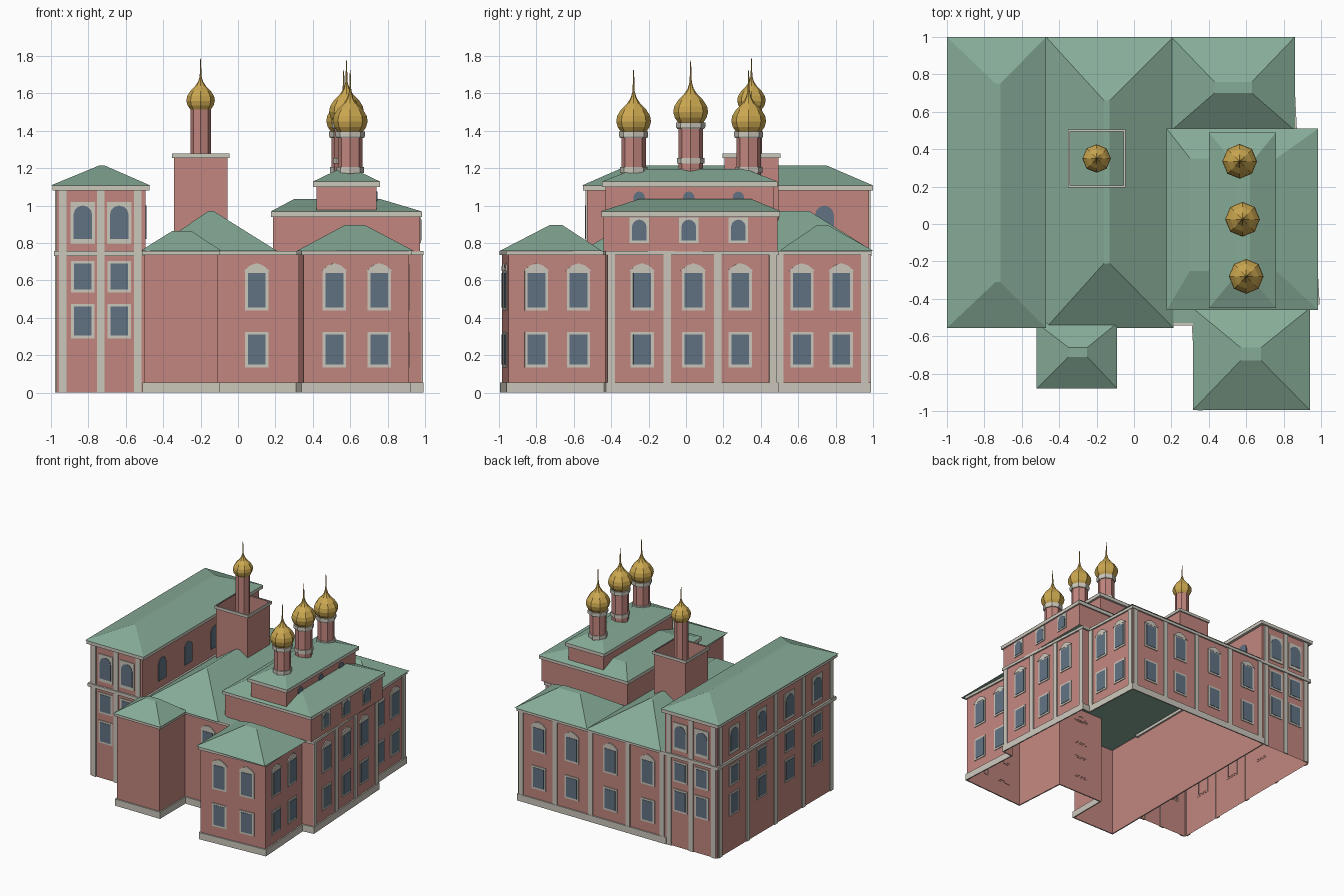
import bpy, bmesh, math
from mathutils import Vector

cube = bpy.data.objects.get("Cube")
if cube:
    bpy.data.objects.remove(cube, do_unlink=True)


def material(name, rgb):
    m = bpy.data.materials.new(name)
    m.use_nodes = True
    m.diffuse_color = (*rgb, 1)
    m.node_tree.nodes["Principled BSDF"].inputs["Base Color"].default_value = (*rgb, 1)
    return m


PINK = material("pink plaster", (0.54, 0.24, 0.21))
CREAM = material("cream trim", (0.60, 0.57, 0.50))
GREEN = material("green roof", (0.24, 0.41, 0.31))
GOLD = material("gold", (0.60, 0.39, 0.08))
GLASS = material("blue glass", (0.12, 0.17, 0.23))


def finish(name, bm, mat):
    bmesh.ops.recalc_face_normals(bm, faces=bm.faces)
    mesh = bpy.data.meshes.new(name)
    bm.to_mesh(mesh)
    bm.free()
    mesh.materials.append(mat)
    bpy.context.collection.objects.link(bpy.data.objects.new(name, mesh))


def rect(x0, x1, y0, y1):
    return [(x0, y0), (x1, y0), (x1, y1), (x0, y1)]


def ring(bm, pts, z):
    return [bm.verts.new((x, y, z)) for x, y in pts]


def bridge(bm, a, b):
    for i in range(len(a)):
        j = (i + 1) % len(a)
        bm.faces.new((a[i], a[j], b[j], b[i]))


def walls(name, pts, z0, z1):
    """Open shell of upright walls."""
    bm = bmesh.new()
    bridge(bm, ring(bm, pts, z0), ring(bm, pts, z1))
    finish(name, bm, PINK)


def offset(pts, d):
    out = []
    for i, p in enumerate(pts):
        p = Vector(p)
        u = (p - Vector(pts[i - 1])).normalized()
        v = (Vector(pts[(i + 1) % len(pts)]) - p).normalized()
        n, m = Vector((u.y, -u.x)), Vector((v.y, -v.x))
        out.append(tuple(p + (n + m) * d / (1 + n.dot(m))))
    return out


def band(name, pts, d, z0, z1):
    """Projecting course that runs around the walls."""
    bm = bmesh.new()
    out = offset(pts, d)
    loops = [ring(bm, pts, z0), ring(bm, out, z0), ring(bm, out, z1), ring(bm, pts, z1)]
    for a, b in zip(loops, loops[1:]):
        bridge(bm, a, b)
    finish(name, bm, CREAM)


def hip_roof(name, base, top, z0, z1):
    bm = bmesh.new()
    a, b = ring(bm, rect(*base), z0), ring(bm, rect(*top), z1)
    bridge(bm, a, b)
    bm.faces.new(a)
    bm.faces.new(b)
    finish(name, bm, GREEN)


def lathe(name, x, y, profile, mat, sides=8):
    bm = bmesh.new()
    loops = []
    for r, z in profile:
        pts = [(x + r * math.cos(math.tau * i / sides), y + r * math.sin(math.tau * i / sides))
               for i in range(sides)]
        loops.append(ring(bm, pts, z))
    for a, b in zip(loops, loops[1:]):
        bridge(bm, a, b)
    bm.faces.new(loops[0])
    bm.faces.new(loops[-1])
    finish(name, bm, mat)


# Plates fixed to walls gather in three shared meshes
frames, glass, pilasters = bmesh.new(), bmesh.new(), bmesh.new()


def plate(bm, wall, c, outline, depth):
    """Extrude a (sideways, height) outline from a wall, centred at x or y = c."""
    a, b = Vector(wall[0]), Vector(wall[1])
    d = b - a
    k = 0 if abs(d.x) > abs(d.y) else 1
    mid = a + d * ((c - a[k]) / d[k])
    u = d.normalized()
    n = Vector((u.y, -u.x))
    loops = []
    for e in (-0.002, depth):
        pts = [(mid + u * s + n * e, z) for s, z in outline]
        loops.append([bm.verts.new((p.x, p.y, z)) for p, z in pts])
    bridge(bm, *loops)
    bm.faces.new(loops[1])


def box(w, z0, z1):
    return [(-w / 2, z0), (w / 2, z0), (w / 2, z1), (-w / 2, z1)]


def arch(w, z0, z1):
    r = w / 2
    return [(-r, z0), (r, z0)] + [(r * math.cos(t * math.pi / 6), z1 - r + r * math.sin(t * math.pi / 6))
                                  for t in range(7)]


def square_window(wall, c, z0, z1, w=0.095):
    plate(frames, wall, c, box(w + 0.03, z0 - 0.015, z1 + 0.015), 0.006)
    plate(glass, wall, c, box(w, z0, z1), 0.009)


def bay(wall, c):
    """Two storeys of windows, the upper one under a pediment."""
    square_window(wall, c, 0.15, 0.31)
    square_window(wall, c, 0.455, 0.64)
    plate(frames, wall, c, [(-0.07, 0.65), (0.07, 0.65), (0.035, 0.68), (0, 0.692), (-0.035, 0.68)], 0.008)


def wing_bay(wall, c):
    """Three storeys of windows, the top one arched."""
    square_window(wall, c, 0.305, 0.46)
    square_window(wall, c, 0.55, 0.69)
    plate(frames, wall, c, box(0.13, 0.795, 1.02), 0.006)
    plate(glass, wall, c, arch(0.1, 0.82, 1.0), 0.009)


def edges(pts):
    return [(pts[i], pts[(i + 1) % len(pts)]) for i in range(len(pts))]


# Main building on one joined footprint
plan = [(-0.5, 0.98), (-0.5, -0.86), (-0.11, -0.86), (-0.11, -0.53), (0.32, -0.53), (0.35, -0.985),
        (0.915, -0.95), (0.885, -0.43), (0.98, -0.42), (0.93, 0.485), (0.86, 0.48), (0.835, 0.98)]
walls("main_walls", plan, 0, 0.755)
band("plinth", plan, 0.01, 0, 0.055)
band("main_cornice", plan, 0.012, 0.735, 0.757)
deck = bmesh.new()
deck.faces.new(ring(deck, plan, 0.753))
finish("roof_deck", deck, GREEN)

side = edges(plan)
bay(side[3], 0.1)
for x in (0.515, 0.755):
    bay(side[5], x)
for y in (-0.80, -0.575):
    bay(side[6], y)
for y in (-0.235, 0.04, 0.29):
    bay(side[8], y)
for y in (0.62, 0.83):
    bay(side[10], y)
for x in (0.65, 0.35, 0.0, -0.34):
    bay(side[11], x)
for wall, spots in ((side[8], (-0.4, -0.1, 0.17, 0.465)), (side[11], (0.81, 0.5, 0.18, -0.16, -0.47)),
                    (side[10], (0.5, 0.955))):
    for c in spots:
        plate(pilasters, wall, c, box(0.04, 0.05, 0.74), 0.008)

# Hipped roofs of the lower blocks
hip_roof("middle_roof", (-0.47, 0.21, -0.555, 1.0), (-0.16, -0.13, -0.21, 0.66), 0.757, 0.97)
hip_roof("porch_roof", (-0.52, -0.09, -0.88, -0.53), (-0.35, -0.25, -0.71, -0.66), 0.759, 0.865)
hip_roof("front_block_roof", (0.315, 0.94, -0.995, -0.45), (0.57, 0.68, -0.73, -0.66), 0.758, 0.895)
hip_roof("back_block_roof", (0.2, 0.86, 0.5, 1.0), (0.43, 0.63, 0.70, 0.76), 0.759, 0.895)

# Tall side wing
wing = rect(-0.97, -0.495, -0.53, 0.978)
walls("wing_walls", wing, 0, 1.1)
band("wing_middle_cornice", wing, 0.015, 0.73, 0.757)
band("wing_eaves", wing, 0.022, 1.08, 1.108)
hip_roof("wing_roof", (-1.0, -0.47, -0.555, 1.0), (-0.74, -0.715, -0.31, 0.75), 1.108, 1.215)
wing_side = edges(wing)
for wall in (wing_side[0], wing_side[2]):
    for x in (-0.83, -0.635):
        wing_bay(wall, x)
    for x in (-0.937, -0.733, -0.535):
        plate(pilasters, wall, x, box(0.04, 0, 1.08), 0.008)
for i in range(5):
    plate(pilasters, wing_side[3], 0.945 - 0.36 * i, box(0.04, 0, 1.08), 0.008)
    if i < 4:
        wing_bay(wing_side[3], 0.765 - 0.36 * i)
        plate(glass, wing_side[1], 0.74 - 0.34 * i, arch(0.1, 0.82, 1.0), 0.006)

# Church tier and the smaller tier on it
tier = rect(0.188, 0.972, -0.44, 0.49)
walls("tier_walls", tier, 0.755, 0.96)
band("tier_cornice", tier, 0.012, 0.94, 0.968)
hip_roof("tier_roof", (0.175, 0.985, -0.46, 0.51), (0.30, 0.76, -0.25, 0.35), 0.968, 1.035)
upper = rect(0.42, 0.74, -0.43, 0.47)
walls("upper_tier_walls", upper, 0.968, 1.115)
band("upper_tier_cornice", upper, 0.018, 1.1, 1.128)
hip_roof("upper_tier_roof", (0.40, 0.76, -0.45, 0.49), (0.54, 0.62, -0.28, 0.32), 1.128, 1.195)
for y in (-0.25, 0.015, 0.28):
    plate(frames, edges(tier)[1], y, box(0.105, 0.8, 0.935), 0.006)
    plate(glass, edges(tier)[1], y, arch(0.078, 0.812, 0.925), 0.009)
    plate(glass, edges(upper)[1], y, arch(0.06, 0.98, 1.075), 0.006)

# Square bell tower, open at the top
tower = rect(-0.342, -0.056, 0.205, 0.495)
walls("tower_walls", tower, 0.757, 1.275)
band("tower_cornice", tower, 0.01, 1.255, 1.278)

finish("window_frames", frames, CREAM)
finish("window_glass", glass, GLASS)
finish("pilasters", pilasters, CREAM)


def onion(name, x, y, z, s):
    """Onion dome with its spike; z is the foot of the dome."""
    shape = [(0.068, 0), (0.085, 0.025), (0.093, 0.055), (0.088, 0.085), (0.066, 0.12),
             (0.036, 0.15), (0.016, 0.18), (0.006, 0.215), (0.002, 0.33)]
    lathe(name, x, y, [(r * s, z + h * s) for r, h in shape], GOLD)


# Three domes on the church, one on the bell tower
for i, (x, y, lift) in enumerate(((0.6, -0.28, 0), (0.58, 0.025, 0.05), (0.565, 0.335, 0.0))):
    tag = ("front", "middle", "back")[i]
    lathe(tag + "_drum", x, y, [(0.065, 1.13), (0.065, 1.38 + lift)], PINK)
    lathe(tag + "_lower_collar", x, y, [(0.073, 1.175 + lift), (0.073, 1.205 + lift)], CREAM)
    lathe(tag + "_upper_collar", x, y, [(0.072, 1.36 + lift), (0.078, 1.37 + lift),
                                        (0.078, 1.395 + lift)], CREAM)
    onion(tag + "_dome", x, y, 1.395 + lift, 1.0)
lathe("tower_drum", -0.2, 0.35, [(0.055, 1.1), (0.055, 1.52)], PINK)
onion("tower_dome", -0.2, 0.35, 1.515, 0.82)
